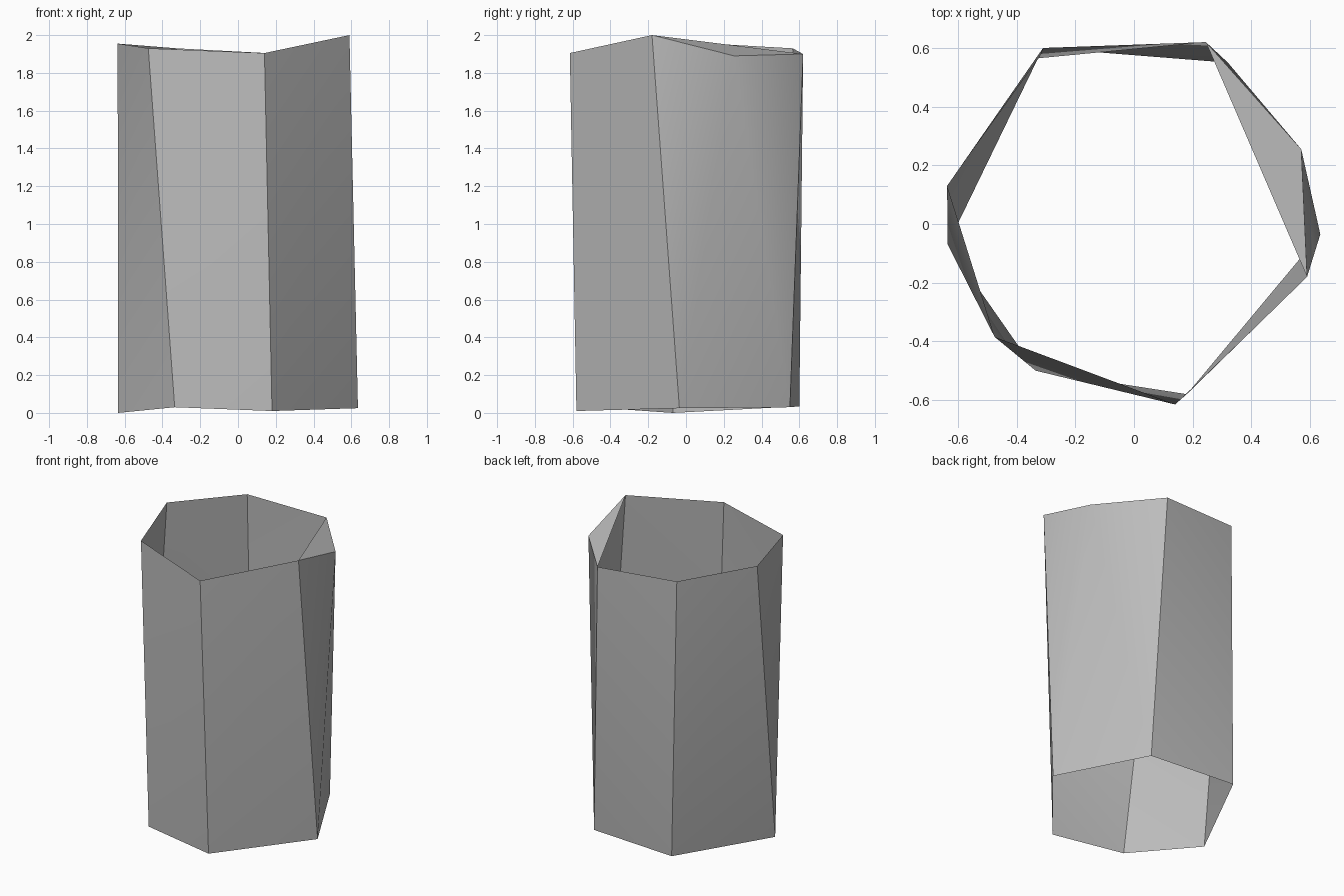
import bpy
import bmesh
import math

cube = bpy.data.objects.get("Cube")
if cube:
    bpy.data.objects.remove(cube, do_unlink=True)

# Corners of the irregular column: upper rim and lower rim, both anticlockwise
corners = {
    "H": (0.14, -0.615, 1.905), "F": (0.59, -0.18, 2.0), "D": (0.57, 0.255, 1.89),
    "B": (0.245, 0.62, 1.90), "M": (-0.325, 0.565, 1.93), "L": (-0.637, 0.13, 1.955),
    "J": (-0.475, -0.385, 1.93),
    "G": (0.18, -0.58, 0.01), "E": (0.635, -0.035, 0.025), "C": (0.32, 0.55, 0.03),
    "A": (-0.31, 0.60, 0.035), "K": (-0.635, -0.07, 0.0), "I": (-0.335, -0.50, 0.03),
}

# Wall panels between the rims, then the sloping corner piece on the upper rim
walls = "GFH GEF EDF ECD CBD CAB AMB ALM AKL KJL KIJ IHJ IGH"
rim_piece = "FDB"

stone = bpy.data.materials.new("mid grey")
stone.use_nodes = True
grey = (0.5, 0.5, 0.5, 1.0)
stone.diffuse_color = grey
stone.node_tree.nodes["Principled BSDF"].inputs["Base Color"].default_value = grey

bm = bmesh.new()
verts = {name: bm.verts.new(point) for name, point in corners.items()}
for panel in walls.split() + [rim_piece]:
    bm.faces.new([verts[name] for name in panel])

mesh = bpy.data.meshes.new("open_column")
bm.to_mesh(mesh)
bm.free()
mesh.materials.append(stone)
column = bpy.data.objects.new("open_column", mesh)
bpy.context.collection.objects.link(column)

# Soft bends stay smooth, strong corners stay crisp
bpy.ops.object.select_all(action="DESELECT")
column.select_set(True)
bpy.context.view_layer.objects.active = column
bpy.ops.object.shade_smooth_by_angle(angle=math.radians(30))
